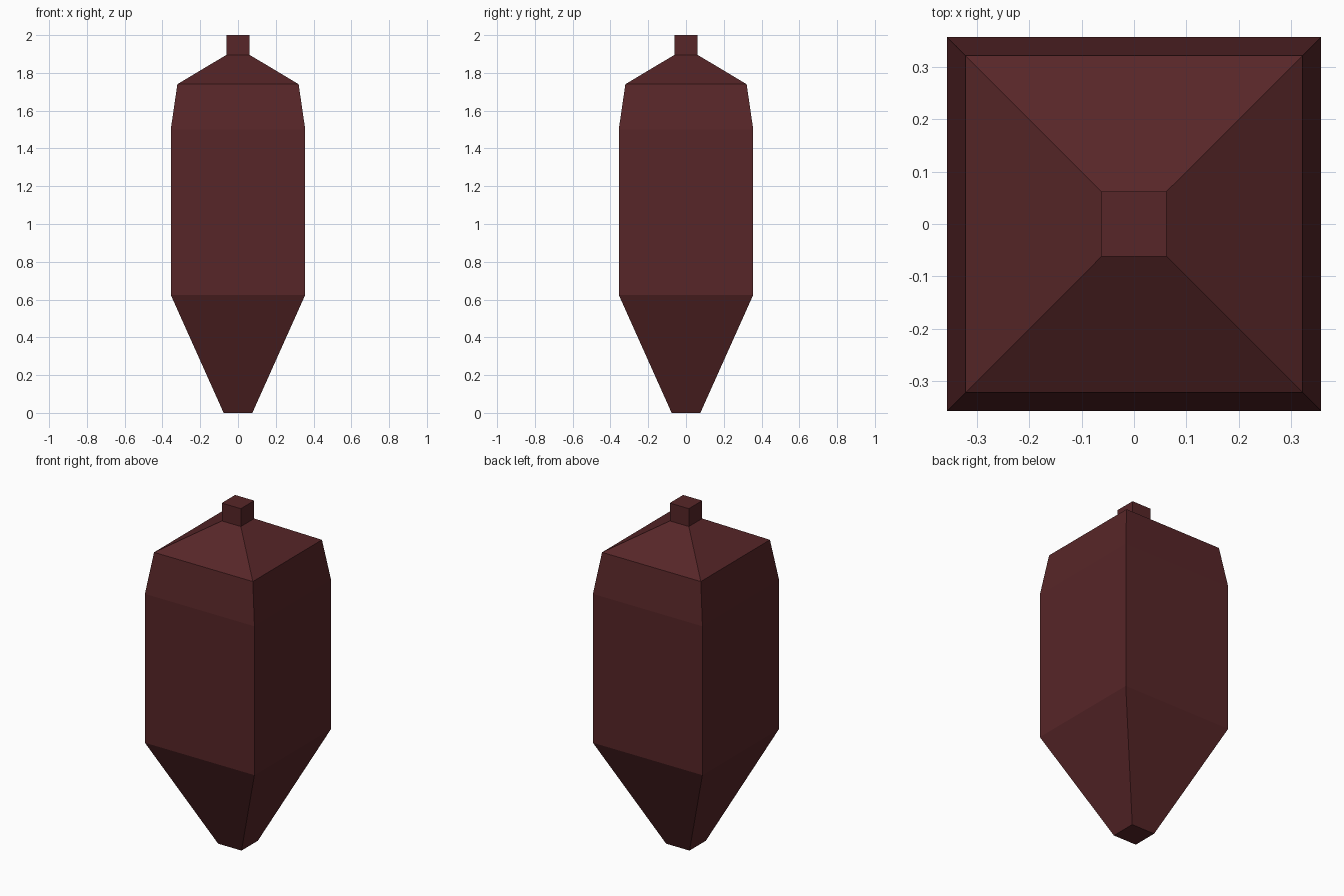
import bpy, bmesh

if "Cube" in bpy.data.objects:
    bpy.data.objects.remove(bpy.data.objects["Cube"])

maroon = bpy.data.materials.new("dark maroon")
maroon.diffuse_color = (0.095, 0.019, 0.021, 1.0)
maroon.use_nodes = True
maroon.node_tree.nodes["Principled BSDF"].inputs["Base Color"].default_value = maroon.diffuse_color


def square_loft(name, profile):
    """Stack square sections given as (height, half width) and cap both ends."""
    bm = bmesh.new()
    rings = [[bm.verts.new((sx * h, sy * h, z))
              for sx, sy in ((-1, -1), (1, -1), (1, 1), (-1, 1))]
             for z, h in profile]
    for low, high in zip(rings, rings[1:]):
        for i in range(4):
            j = (i + 1) % 4
            bm.faces.new((low[i], low[j], high[j], high[i]))
    bm.faces.new(rings[0][::-1])
    bm.faces.new(rings[-1])
    bmesh.ops.recalc_face_normals(bm, faces=bm.faces)
    mesh = bpy.data.meshes.new(name)
    bm.to_mesh(mesh)
    bm.free()
    mesh.materials.append(maroon)
    obj = bpy.data.objects.new(name, mesh)
    bpy.context.collection.objects.link(obj)
    return obj


# Tapered foot, straight sides, shoulder, sloping roof and square stem
square_loft("tapered_body", [(0.0, 0.076), (0.625, 0.356), (1.5, 0.356),
                             (1.74, 0.321), (1.895, 0.062), (2.0, 0.062)])
